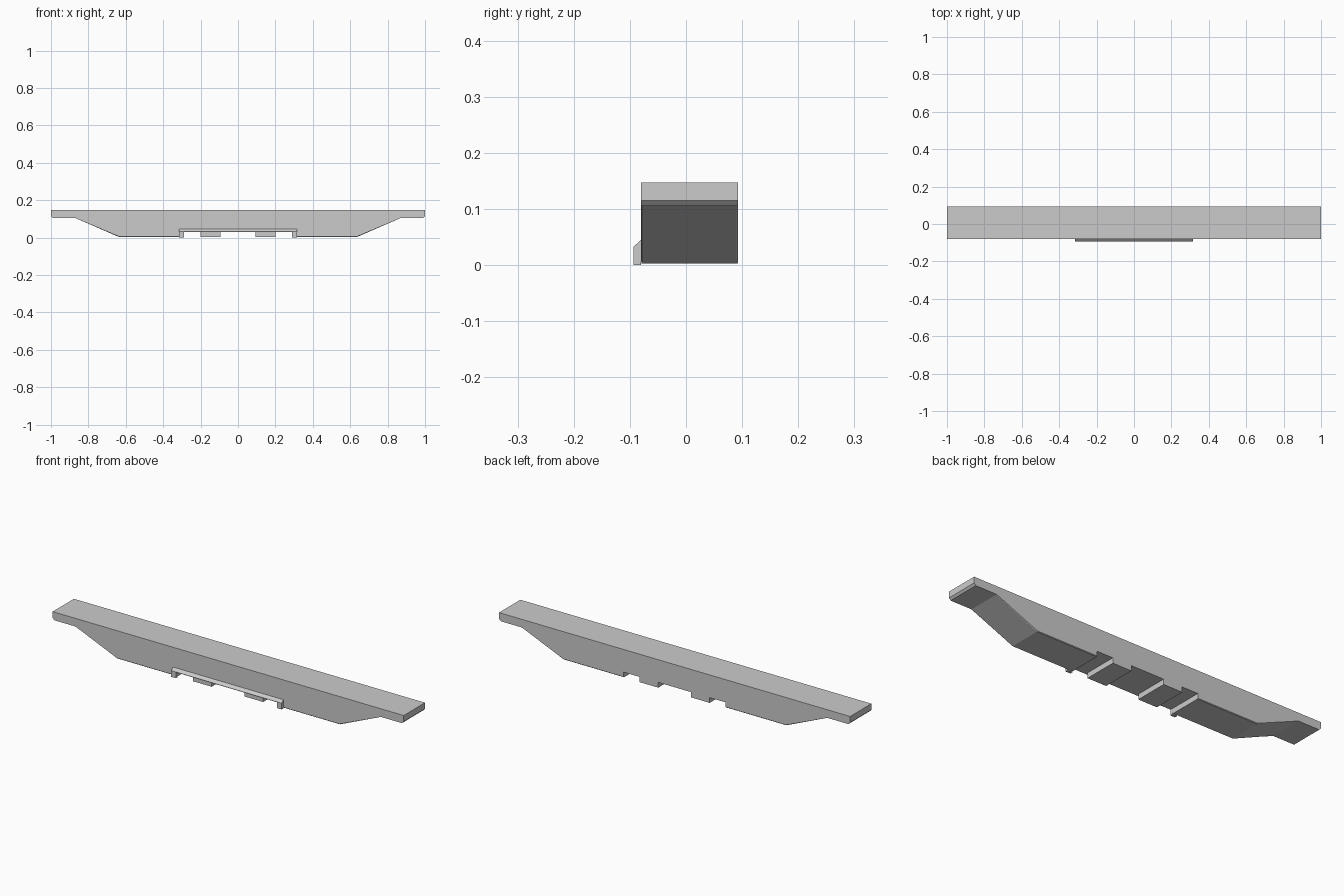
import bpy, bmesh

cube = bpy.data.objects.get("Cube")
if cube:
    bpy.data.objects.remove(cube, do_unlink=True)

FRONT, BACK = -0.08, 0.093

grey = bpy.data.materials.new("light grey")
grey.use_nodes = True
colour = (0.6, 0.6, 0.6, 1)
grey.diffuse_color = colour
grey.node_tree.nodes["Principled BSDF"].inputs["Base Color"].default_value = colour


def prism(name, profile, axis, start, end, bevel_rule=None):
    """Extrude a closed profile along x or y."""
    bm = bmesh.new()
    place = (lambda p: (start, *p)) if axis == "x" else (lambda p: (p[0], start, p[1]))
    face = bm.faces.new([bm.verts.new(place(p)) for p in profile])
    moved = bmesh.ops.extrude_face_region(bm, geom=[face])["geom"]
    for v in moved:
        if isinstance(v, bmesh.types.BMVert):
            setattr(v.co, axis, end)
    bmesh.ops.recalc_face_normals(bm, faces=bm.faces)
    if bevel_rule:
        edges = [e for e in bm.edges if bevel_rule(e)]
        bmesh.ops.bevel(bm, geom=edges, offset=0.003, segments=1, affect="EDGES")
    mesh = bpy.data.meshes.new(name)
    bm.to_mesh(mesh)
    bm.free()
    mesh.materials.append(grey)
    obj = bpy.data.objects.new(name, mesh)
    bpy.context.collection.objects.link(obj)
    return obj


# Main beam: tapered ends and notched underside
half = [(1, 0.147), (1, 0.115), (0.99, 0.105), (0.87, 0.105), (0.635, 0.003),
        (0.29, 0.003), (0.29, 0.03), (0.2, 0.03), (0.2, 0.003),
        (0.093, 0.003), (0.093, 0.03)]
outline = half + [(-x, z) for x, z in reversed(half)]


def lower_rim(edge):
    a, b = edge.verts
    along_side = abs(a.co.y - b.co.y) < 0.001
    outside = min(abs(a.co.x), abs(b.co.x)) > 0.28
    sloped_or_flat = abs(a.co.x - b.co.x) > 0.02
    return along_side and outside and sloped_or_flat and max(a.co.z, b.co.z) < 0.106 and min(a.co.z, b.co.z) < 0.01


prism("beam", outline, "y", FRONT, BACK, lower_rim)

# Front rail with a sloped upper face
prism("front_rail", [(FRONT, 0.03), (-0.094, 0.03), (-0.094, 0.032), (FRONT, 0.045)],
      "x", -0.315, 0.315)

# Feet below the rail ends
for side, label in ((1, "left"), (-1, "right")):
    prism(label + "_rail_foot", [(FRONT, 0), (-0.094, 0), (-0.094, 0.03), (FRONT, 0.03)],
          "x", 0.288 * side, 0.315 * side)

# Middle feet below the rail
for side, label in ((1, "left"), (-1, "right")):
    prism(label + "_middle_foot", [(FRONT, 0.003), (-0.081, 0.003), (-0.081, 0.03), (FRONT, 0.03)],
          "x", 0.093 * side, 0.2 * side)
